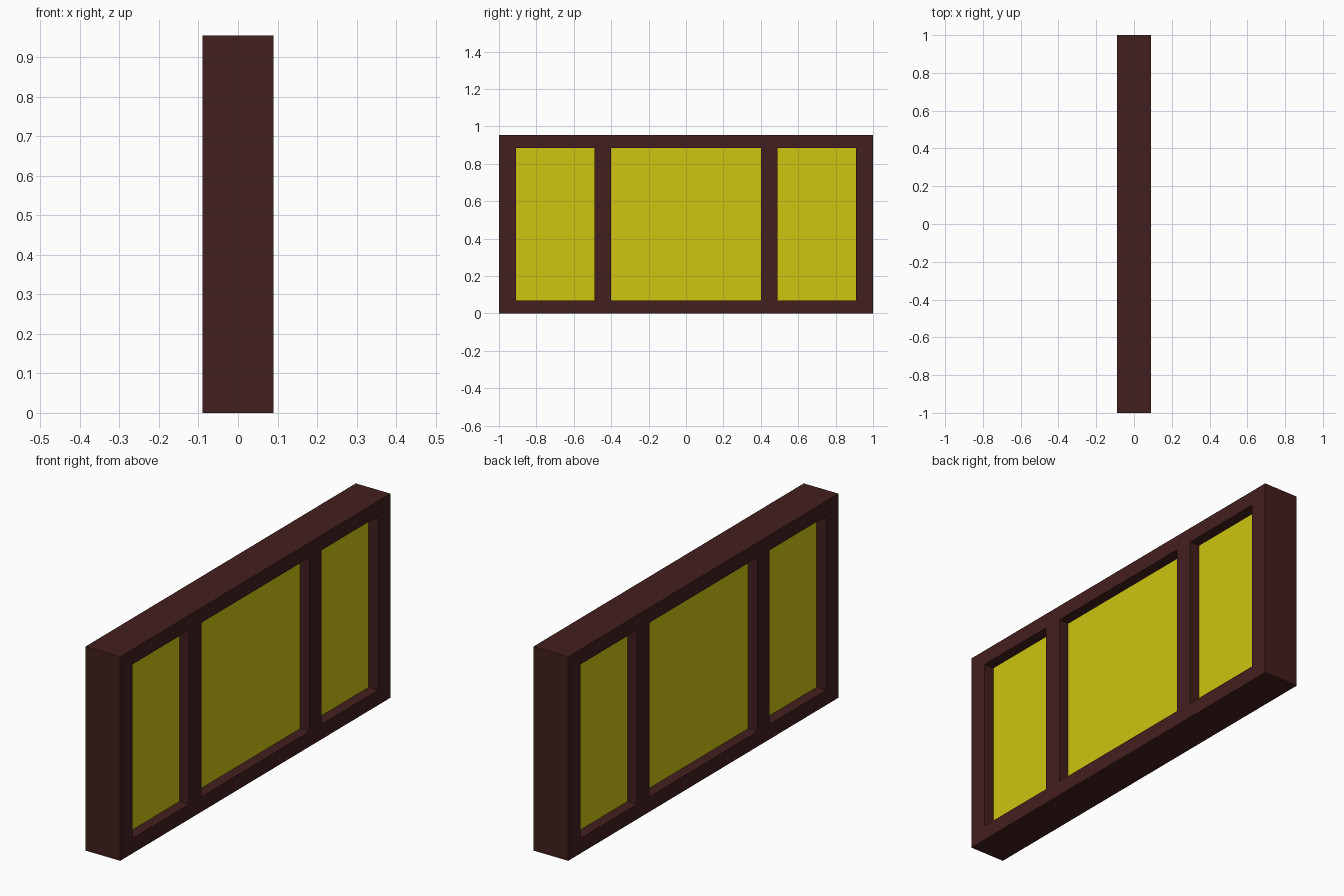
import bpy

if "Cube" in bpy.data.objects:
    bpy.data.objects.remove(bpy.data.objects["Cube"])

W, H = 0.09, 0.955            # half depth in x, full height
RAIL, POST = 0.07, 0.09       # rail height, post width
GLASS = 0.04                  # half thickness of the panes


def material(name, rgb):
    m = bpy.data.materials.new(name)
    m.diffuse_color = (*rgb, 1)
    m.use_nodes = True
    m.node_tree.nodes["Principled BSDF"].inputs["Base Color"].default_value = m.diffuse_color
    return m


wood = material("dark_wood", (0.055, 0.014, 0.013))
yellow = material("yellow_glass", (0.62, 0.56, 0.005))
cyan = material("cyan_glass", (0.005, 0.72, 0.72))


def box(name, half_x, y0, y1, z0, z1, mat):
    bpy.ops.mesh.primitive_cube_add(size=1, location=(0, (y0 + y1) / 2, (z0 + z1) / 2))
    o = bpy.context.object
    o.name = name
    o.scale = (2 * half_x, y1 - y0, z1 - z0)
    bpy.ops.object.transform_apply(location=False, rotation=False, scale=True)
    o.data.materials.append(mat)
    return o


# Top and bottom rails
box("bottom_rail", W, -1, 1, 0, RAIL, wood)
box("top_rail", W, -1, 1, H - RAIL, H, wood)

# Outer posts and inner mullions, mirrored in y
for name, y in (("post", 0.91), ("mullion", 0.40)):
    for side, a, b in (("left", -y - POST, -y), ("right", y, y + POST)):
        box(f"{side}_{name}", W, a, b, RAIL, H - RAIL, wood)

# Side panes and the central double pane (cyan core behind the yellow faces)
z0, z1 = RAIL, H - RAIL
box("left_pane", GLASS, -0.91, -0.49, z0, z1, yellow)
box("right_pane", GLASS, 0.49, 0.91, z0, z1, yellow)
box("centre_pane", GLASS, -0.40, 0.40, z0, z1, yellow)
box("centre_inner_pane", GLASS - 0.0001, -0.40, 0.40, z0, z1, cyan)
